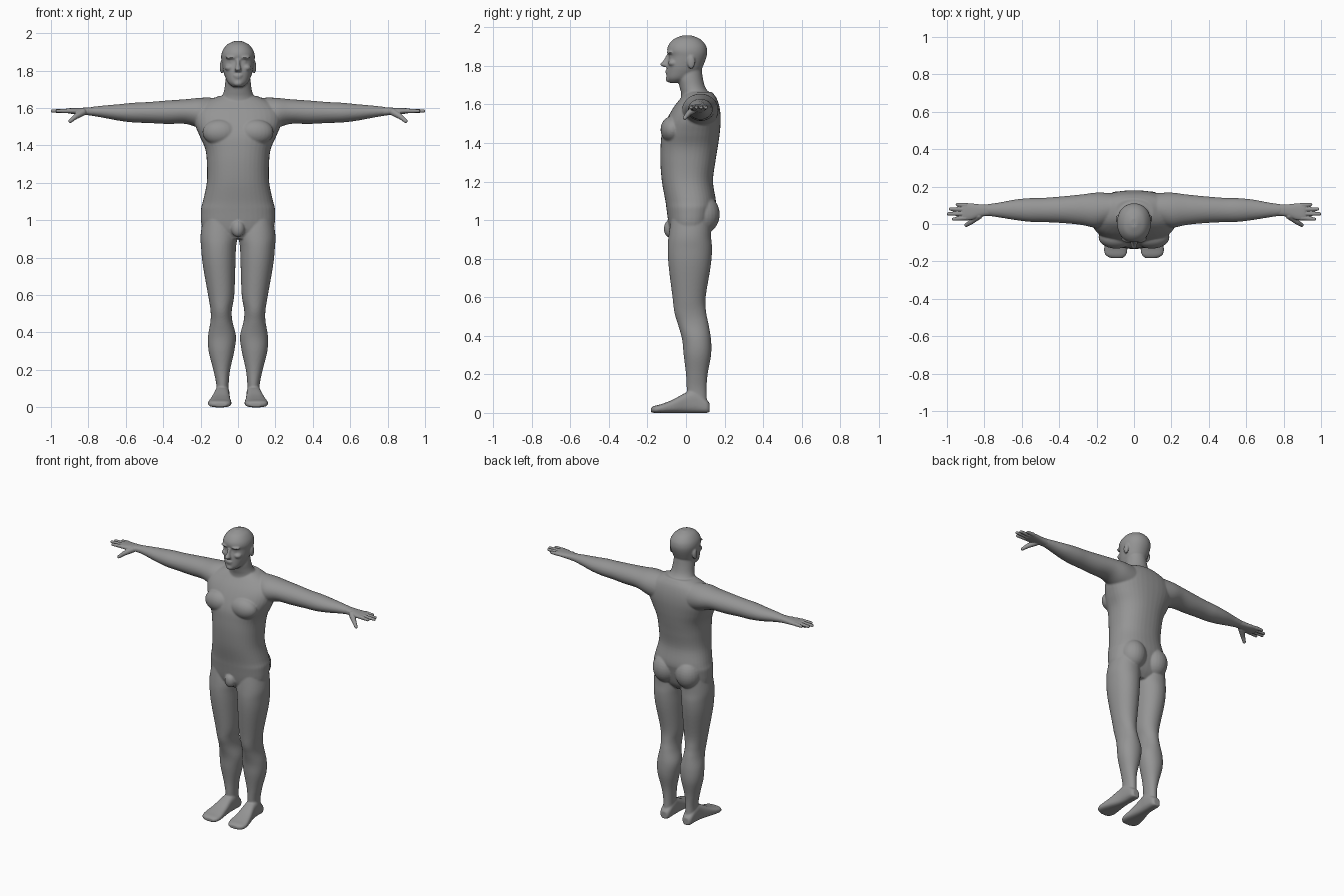
import bpy, bmesh, math
from mathutils import Vector, Matrix

skin = bpy.data.materials.new("grey_skin")
skin.diffuse_color = (0.3, 0.3, 0.3, 1)


def spline(rows, steps=5):
    """Smoothly interpolate rows of numbers."""
    out = []
    for i in range(len(rows) - 1):
        p = [rows[max(0, min(len(rows) - 1, i + k))] for k in (-1, 0, 1, 2)]
        for s in range(steps):
            t = s / steps
            out.append([0.5 * (2 * b + (c - a) * t + (2 * a - 5 * b + 4 * c - d) * t * t
                               + (3 * b - a - 3 * c + d) * t ** 3)
                        for a, b, c, d in zip(*p)])
    return out + [list(rows[-1])]


def loft(bm, axis, rows, power=2.3, side=1, n=40):
    """Skin along an axis; rows hold position, then min/max of the other two axes."""
    rings = []
    for h, u0, u1, v0, v1 in spline(rows):
        ring = []
        for k in range(n):
            a = 2 * math.pi * k / n
            c, s = math.cos(a), math.sin(a)
            u = (u0 + u1) / 2 + (u1 - u0) / 2 * math.copysign(abs(c) ** (2 / power), c)
            v = (v0 + v1) / 2 + (v1 - v0) / 2 * math.copysign(abs(s) ** (2 / power), s)
            x, y, z = {"x": (h, u, v), "y": (u, h, v), "z": (u, v, h)}[axis]
            ring.append(bm.verts.new((x * side, y, z)))
        rings.append(ring)
    for r, q in zip(rings, rings[1:]):
        for k in range(n):
            bm.faces.new((r[k], r[(k + 1) % n], q[(k + 1) % n], q[k]))
    bm.faces.new(rings[0])
    bm.faces.new(rings[-1])


def blob(bm, center, size, side=1):
    m = Matrix.Translation((center[0] * side, center[1], center[2])) @ Matrix.Diagonal((*size, 1))
    bmesh.ops.create_uvsphere(bm, u_segments=24, v_segments=16, radius=1, matrix=m)


def digit(bm, a, b, ra, rb, side):
    """Rounded tapering finger from a to b."""
    a, b = Vector(a), Vector(b)
    blob(bm, a, (ra,) * 3, side)
    blob(bm, b, (rb,) * 3, side)
    a.x *= side
    b.x *= side
    d = b - a
    m = Matrix.Translation((a + b) / 2) @ d.to_track_quat("Z", "Y").to_matrix().to_4x4()
    bmesh.ops.create_cone(bm, cap_ends=True, segments=16, radius1=ra, radius2=rb,
                          depth=d.length, matrix=m)


def fuse(name, bm, voxel, smooth):
    """Merge overlapping forms into one smooth skin."""
    bmesh.ops.recalc_face_normals(bm, faces=bm.faces)
    me = bpy.data.meshes.new(name)
    bm.to_mesh(me)
    bm.free()
    me.materials.append(skin)
    ob = bpy.data.objects.new(name, me)
    bpy.context.collection.objects.link(ob)
    r = ob.modifiers.new("fuse", "REMESH")
    r.mode = "VOXEL"
    r.voxel_size = voxel
    r.use_smooth_shade = True
    s = ob.modifiers.new("soften", "SMOOTH")
    s.factor = 0.5
    s.iterations = smooth


body = bmesh.new()
# torso
loft(body, "z", [(z, -w, w, a, b) for z, w, a, b in [
    (.90, .09, -.06, .09), (.95, .185, -.085, .125), (1.05, .198, -.1, .15),
    (1.1, .188, -.107, .155), (1.2, .167, -.125, .14), (1.3, .166, -.133, .152),
    (1.38, .175, -.132, .165), (1.45, .205, -.125, .175), (1.52, .232, -.1, .18),
    (1.58, .23, -.068, .175), (1.63, .18, -.03, .16), (1.665, .1, 0, .135)]])
# neck
loft(body, "z", [(z, -w, w, a, b) for z, w, a, b in [
    (1.58, .13, -.03, .14), (1.65, .092, -.025, .125), (1.69, .075, -.033, .1),
    (1.74, .068, -.045, .087), (1.8, .06, -.04, .08)]], 2)
# head
loft(body, "z", [(z, -w, w, a, b) for z, w, a, b in [
    (1.712, .025, -.085, -.03), (1.735, .053, -.1, .03), (1.775, .072, -.1, .075),
    (1.81, .081, -.097, .093), (1.85, .088, -.09, .107), (1.88, .09, -.098, .11),
    (1.91, .081, -.09, .101), (1.94, .057, -.063, .073), (1.958, .02, -.02, .03)]], 2.15)
# nose, lips and chin
loft(body, "z", [(1.795, -.016, .016, -.118, -.08), (1.808, -.018, .018, -.135, -.08),
                 (1.83, -.011, .011, -.117, -.08), (1.86, -.01, .01, -.1, -.08)], 2)
blob(body, (0, -.095, 1.774), (.026, .014, .006))
blob(body, (0, -.093, 1.763), (.023, .014, .006))
blob(body, (0, -.088, 1.732), (.025, .018, .017))
# groin
blob(body, (0, -.085, .955), (.036, .03, .045))

for s in (-1, 1):
    # brow, eyes, cheeks and ears
    blob(body, (.034, -.08, 1.87), (.034, .02, .009), s)
    blob(body, (.034, -.073, 1.848), (.014, .014, .008), s)
    blob(body, (.045, -.066, 1.815), (.026, .027, .018), s)
    blob(body, (.087, .027, 1.82), (.011, .02, .035), s)
    # chest and buttocks
    blob(body, (.095, -.07, 1.47), (.095, .062, .07), s)
    blob(body, (.085, .09, 1.03), (.085, .085, .1), s)
    # arm
    loft(body, "x", [
        (.12, .0, .165, 1.47, 1.655), (.2, -.02, .168, 1.49, 1.655),
        (.28, -.005, .158, 1.515, 1.647), (.38, .005, .148, 1.515, 1.64),
        (.48, .01, .14, 1.52, 1.632), (.56, .012, .138, 1.523, 1.628),
        (.64, .022, .13, 1.533, 1.62), (.72, .035, .115, 1.548, 1.613),
        (.79, .045, .105, 1.56, 1.605)], 2, s)
    # leg
    loft(body, "z", [
        (1.02, .02, .185, -.075, .13), (.92, .004, .2, -.09, .13), (.85, .011, .197, -.095, .135),
        (.76, .014, .188, -.09, .128), (.6, .02, .16, -.07, .102), (.52, .033, .147, -.06, .105),
        (.46, .03, .147, -.042, .117), (.38, .011, .16, -.02, .13), (.3, .02, .157, -.012, .13),
        (.2, .042, .132, 0, .112), (.12, .05, .116, .004, .107), (.04, .05, .116, .01, .11)], 2.1, s)
    # foot
    loft(body, "y", [
        (.122, .062, .105, .004, .05), (.105, .05, .117, 0, .07), (.05, .045, .122, 0, .115),
        (0, .045, .128, 0, .105), (-.07, .04, .147, 0, .068), (-.13, .035, .16, 0, .045),
        (-.165, .042, .153, 0, .036), (-.182, .06, .125, .004, .026)], 2.8, s)
fuse("body", body, .0055, 4)

for s, name in ((-1, "right_hand"), (1, "left_hand")):
    hand = bmesh.new()
    # palm
    loft(hand, "x", [
        (.76, .045, .105, 1.558, 1.606), (.82, .039, .105, 1.563, 1.602),
        (.87, .022, .11, 1.567, 1.6), (.91, .02, .111, 1.572, 1.598),
        (.922, .03, .102, 1.578, 1.592)], 2.4, s)
    # fingers and thumb
    for y0, y1, tip in ((.032, .026, .965), (.055, .054, .992), (.078, .08, .982), (.1, .104, .945)):
        digit(hand, (.9, y0, 1.585), (tip, y1, 1.584), .0125, .009, s)
    digit(hand, (.83, .045, 1.578), (.87, .012, 1.553), .02, .014, s)
    digit(hand, (.87, .012, 1.553), (.897, -.006, 1.53), .014, .01, s)
    fuse(name, hand, .003, 2)
